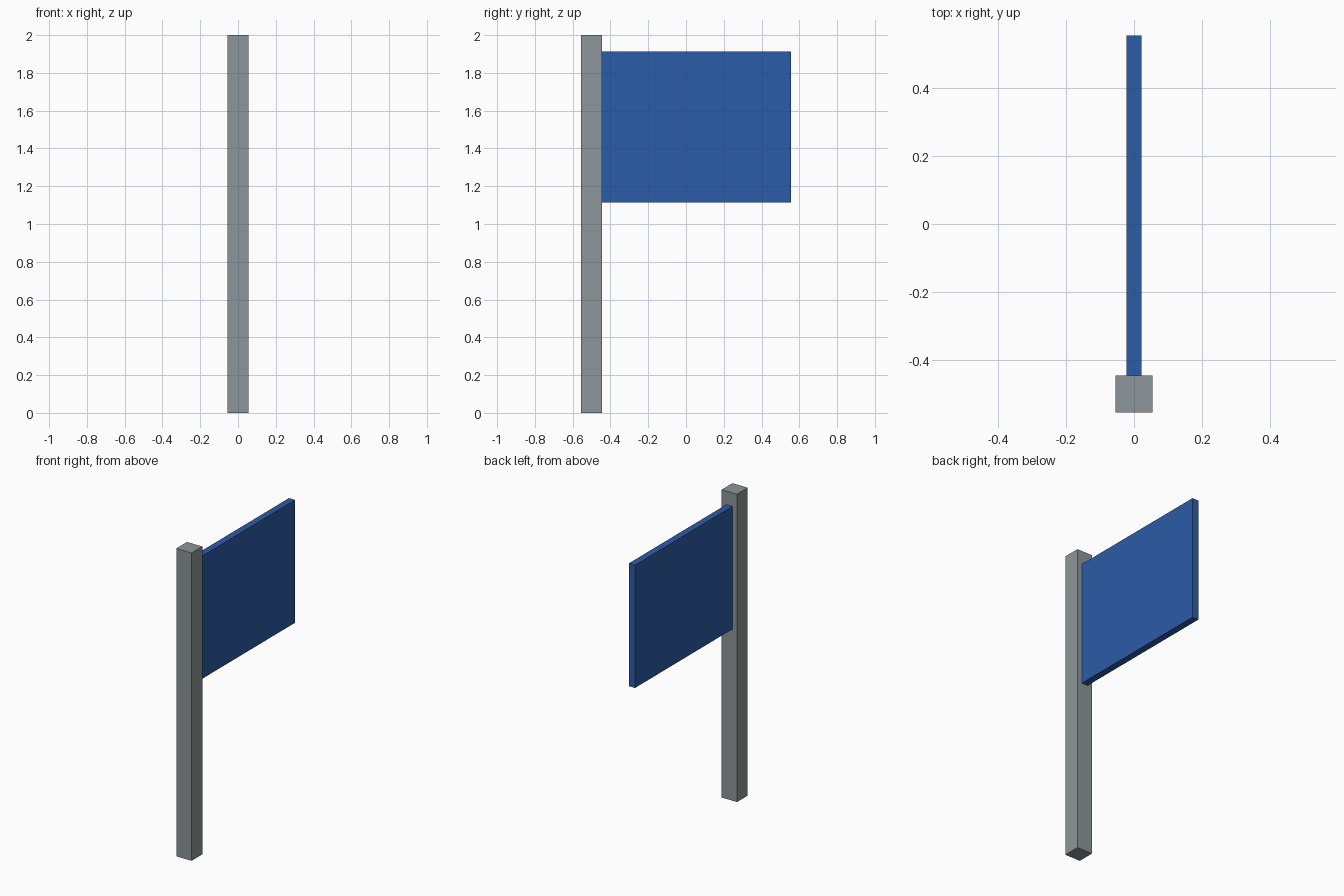
import bpy

if "Cube" in bpy.data.objects:
    bpy.data.objects.remove(bpy.data.objects["Cube"])


def flat_colour(name, rgb):
    mat = bpy.data.materials.new(name)
    mat.diffuse_color = (*rgb, 1.0)
    mat.use_nodes = True
    mat.node_tree.nodes["Principled BSDF"].inputs["Base Color"].default_value = mat.diffuse_color
    return mat


def box(name, low, high, mat):
    """Closed box spanning two opposite corners."""
    centre = [(a + b) / 2 for a, b in zip(low, high)]
    size = [b - a for a, b in zip(low, high)]
    bpy.ops.mesh.primitive_cube_add(size=1, location=centre)
    obj = bpy.context.object
    obj.name = name
    obj.scale = size
    bpy.ops.object.transform_apply(location=False, rotation=False, scale=True)
    obj.data.materials.append(mat)
    return obj


grey = flat_colour("grey metal", (0.266, 0.305, 0.319))
blue = flat_colour("sign blue", (0.025, 0.107, 0.392))

# Square upright post
box("post", (-0.055, -0.555, 0.0), (0.055, -0.445, 2.0), grey)

# Sign panel fixed to the back of the post
box("sign_panel", (-0.022, -0.445, 1.114), (0.022, 0.555, 1.912), blue)
